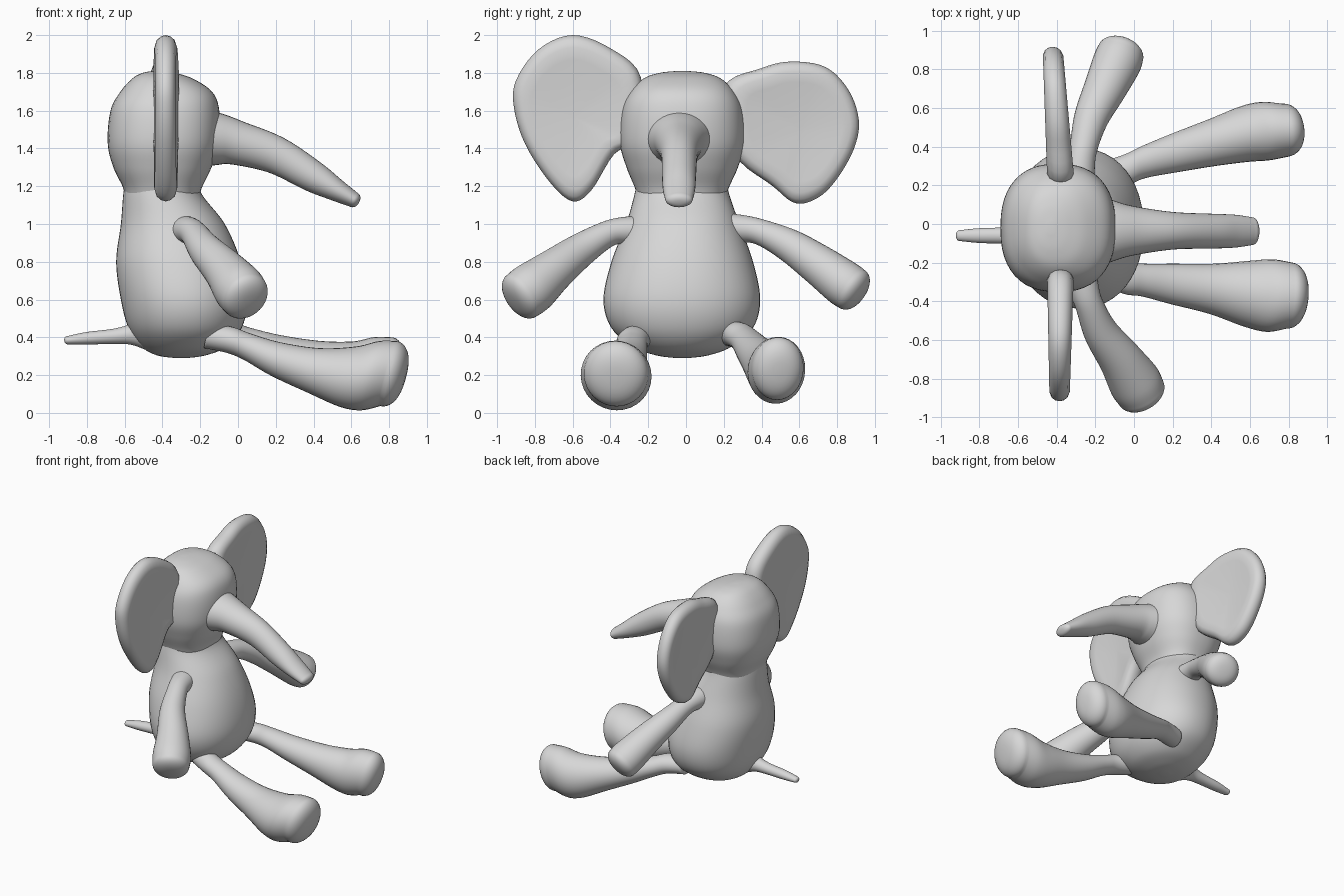
import bpy, bmesh, math
from mathutils import Vector

cube = bpy.data.objects.get("Cube")
if cube:
    bpy.data.objects.remove(cube, do_unlink=True)

grey = bpy.data.materials.new("plush grey")
GREY = (0.68, 0.68, 0.68, 1.0)
grey.diffuse_color = GREY
grey.use_nodes = True
grey.node_tree.nodes["Principled BSDF"].inputs["Base Color"].default_value = GREY


def spline(points, steps, closed=False):
    """Smooth curve through points of any dimension (Catmull-Rom)."""
    n = len(points)
    get = (lambda i: points[i % n]) if closed else (lambda i: points[max(0, min(n - 1, i))])
    out = []
    for i in range(n if closed else n - 1):
        p0, p1, p2, p3 = (get(i + k) for k in (-1, 0, 1, 2))
        for s in range(steps):
            t = s / steps
            out.append([0.5 * (2 * b + (c - a) * t + (2 * a - 5 * b + 4 * c - d) * t * t
                               + (3 * b - a - 3 * c + d) * t ** 3)
                        for a, b, c, d in zip(p0, p1, p2, p3)])
    if not closed:
        out.append(list(points[-1]))
    return out


def skin(name, rings):
    """Join equal rings of points into a closed smooth surface."""
    bm = bmesh.new()
    loops = [[bm.verts.new(p) for p in ring] for ring in rings]
    for a, b in zip(loops, loops[1:]):
        for i in range(len(a)):
            j = (i + 1) % len(a)
            bm.faces.new((a[i], a[j], b[j], b[i]))
    bm.faces.new(loops[0])
    bm.faces.new(loops[-1])
    bmesh.ops.recalc_face_normals(bm, faces=bm.faces)
    mesh = bpy.data.meshes.new(name)
    bm.to_mesh(mesh)
    bm.free()
    mesh.materials.append(grey)
    for poly in mesh.polygons:
        poly.use_smooth = True
    obj = bpy.data.objects.new(name, mesh)
    bpy.context.collection.objects.link(obj)


def loft(name, stations, up=(0, 0, 1), axis=None, power=2.0, cap=0.0, sides=32):
    """Stations are x, y, z, half width, half height; cap rounds the far end."""
    st = spline(stations, 6)
    up = Vector(up)
    if cap:
        last, prev = st[-1], st[-3]
        d = Vector(axis) if axis else Vector(last[:3]) - Vector(prev[:3])
        d.normalize()
        for k in range(1, 10):
            ang = math.radians(k * 9.8)
            c = Vector(last[:3]) + d * cap * math.sin(ang)
            r = math.cos(ang) ** 0.75
            st.append([*c, last[3] * r, last[4] * r])
    rings = []
    for i, s in enumerate(st):
        t = (Vector(axis) if axis else Vector(st[min(i + 1, len(st) - 1)][:3])
             - Vector(st[max(i - 1, 0)][:3])).normalized()
        side = up.cross(t).normalized()
        top = t.cross(side)
        ring = []
        for k in range(sides):
            a = 2 * math.pi * k / sides
            c, n = math.cos(a), math.sin(a)
            u = math.copysign(abs(c) ** (2 / power), c) * s[3]
            v = math.copysign(abs(n) ** (2 / power), n) * s[4]
            ring.append(Vector(s[:3]) + side * u + top * v)
        rings.append(ring)
    skin(name, rings)


def ear(name, outline, x_root, x_tip, thick):
    """Rounded plate from a y, z outline, leaning from x_root to x_tip."""
    edge = spline(outline, 5, closed=True)
    cy = sum(p[0] for p in edge) / len(edge)
    cz = sum(p[1] for p in edge) / len(edge)
    profile = [(0.05, 0.65), (0.4, 0.72), (0.7, 0.88), (0.85, 0.95), (0.94, 0.75), (0.985, 0.4)]
    profile = profile + [(1.0, 0.0)] + [(s, -h) for s, h in reversed(profile)]
    rings = []
    for s, h in profile:
        ring = []
        for y, z in edge:
            yy, zz = cy + (y - cy) * s, cz + (z - cz) * s
            f = min(1, max(0, (abs(yy) - 0.25) / 0.65))
            ring.append((x_root + (x_tip - x_root) * f + h * thick * (1 - 0.25 * f), yy, zz))
        rings.append(ring)
    skin(name, rings)


# Pear-shaped torso
loft("torso", [
    (-0.30, -0.02, 0.29, 0.03, 0.03), (-0.30, -0.02, 0.305, 0.13, 0.14),
    (-0.285, -0.02, 0.35, 0.225, 0.26), (-0.28, -0.02, 0.45, 0.30, 0.375),
    (-0.285, -0.022, 0.60, 0.335, 0.415), (-0.315, -0.02, 0.80, 0.33, 0.375),
    (-0.345, -0.017, 1.00, 0.275, 0.30), (-0.40, -0.022, 1.16, 0.207, 0.25),
    (-0.40, -0.022, 1.26, 0.19, 0.23)], up=(0, 1, 0), axis=(0, 0, 1), power=2.15, sides=48)

# Boxy rounded head
loft("head", [
    (-0.40, -0.022, 1.10, 0.19, 0.22), (-0.40, -0.022, 1.19, 0.208, 0.248),
    (-0.40, -0.02, 1.30, 0.26, 0.295), (-0.395, -0.02, 1.43, 0.295, 0.33),
    (-0.387, -0.02, 1.60, 0.288, 0.32), (-0.38, -0.02, 1.70, 0.243, 0.275),
    (-0.40, -0.02, 1.77, 0.16, 0.205), (-0.42, -0.02, 1.80, 0.085, 0.12),
    (-0.43, -0.02, 1.81, 0.02, 0.03)], up=(0, 1, 0), axis=(0, 0, 1), power=2.4, sides=48)

# Trunk flaring into the face
loft("trunk", [
    (-0.22, -0.035, 1.455, 0.20, 0.16), (-0.10, -0.035, 1.448, 0.155, 0.137),
    (0.0, -0.035, 1.428, 0.127, 0.117), (0.2, -0.035, 1.365, 0.097, 0.10),
    (0.4, -0.037, 1.25, 0.09, 0.083), (0.52, -0.037, 1.18, 0.085, 0.06),
    (0.61, -0.037, 1.13, 0.072, 0.042)], cap=0.035)

# Ears, the right one larger and higher
ear("right_ear", [
    (-0.24, 1.78), (-0.40, 1.93), (-0.60, 2.0), (-0.78, 1.925), (-0.90, 1.76),
    (-0.91, 1.61), (-0.85, 1.42), (-0.72, 1.22), (-0.60, 1.12), (-0.50, 1.18),
    (-0.38, 1.37), (-0.25, 1.46)], -0.38, -0.385, 0.073)
ear("left_ear", [
    (0.20, 1.72), (0.40, 1.825), (0.56, 1.86), (0.74, 1.83), (0.86, 1.71),
    (0.915, 1.55), (0.89, 1.40), (0.80, 1.24), (0.70, 1.14), (0.58, 1.11),
    (0.46, 1.20), (0.25, 1.38)], -0.38, -0.42, 0.073)

# Arms widening to blunt hands
loft("right_arm", [
    (-0.29, -0.22, 0.96, 0.09, 0.085), (-0.26, -0.33, 0.965, 0.078, 0.072),
    (-0.23, -0.42, 0.945, 0.073, 0.07), (-0.17, -0.56, 0.86, 0.09, 0.09),
    (-0.07, -0.70, 0.755, 0.113, 0.113), (0.0, -0.81, 0.665, 0.135, 0.137),
    (0.035, -0.87, 0.62, 0.13, 0.135)], cap=0.065)
loft("left_arm", [
    (-0.29, 0.20, 0.975, 0.09, 0.085), (-0.28, 0.30, 0.975, 0.078, 0.072),
    (-0.26, 0.40, 0.955, 0.073, 0.069), (-0.22, 0.55, 0.885, 0.09, 0.088),
    (-0.15, 0.70, 0.785, 0.11, 0.107), (-0.09, 0.83, 0.69, 0.125, 0.122),
    (-0.07, 0.88, 0.655, 0.122, 0.12)], cap=0.065)

# Outstretched legs with heavy feet, soles tipped slightly down
loft("right_leg", [
    (-0.16, -0.24, 0.41, 0.08, 0.07), (-0.04, -0.28, 0.385, 0.083, 0.07),
    (0.05, -0.29, 0.35, 0.085, 0.072), (0.2, -0.31, 0.285, 0.105, 0.092),
    (0.4, -0.335, 0.225, 0.13, 0.122), (0.58, -0.36, 0.192, 0.17, 0.165),
    (0.70, -0.37, 0.197, 0.188, 0.19), (0.80, -0.37, 0.208, 0.172, 0.178)],
    axis=(1, -0.08, -0.27), cap=0.09)
loft("left_leg", [
    (-0.16, 0.24, 0.42, 0.08, 0.07), (-0.04, 0.28, 0.41, 0.08, 0.07),
    (0.05, 0.32, 0.38, 0.083, 0.072), (0.2, 0.365, 0.325, 0.10, 0.09),
    (0.4, 0.42, 0.265, 0.122, 0.12), (0.57, 0.465, 0.225, 0.145, 0.158),
    (0.68, 0.48, 0.225, 0.152, 0.182), (0.78, 0.485, 0.235, 0.138, 0.17)],
    axis=(1, 0.12, -0.25), cap=0.09)

# Thin tail
loft("tail", [
    (-0.48, -0.06, 0.425, 0.09, 0.10), (-0.57, -0.06, 0.415, 0.055, 0.055),
    (-0.66, -0.06, 0.405, 0.043, 0.04), (-0.80, -0.06, 0.395, 0.038, 0.033),
    (-0.90, -0.06, 0.385, 0.028, 0.022)], cap=0.02)
